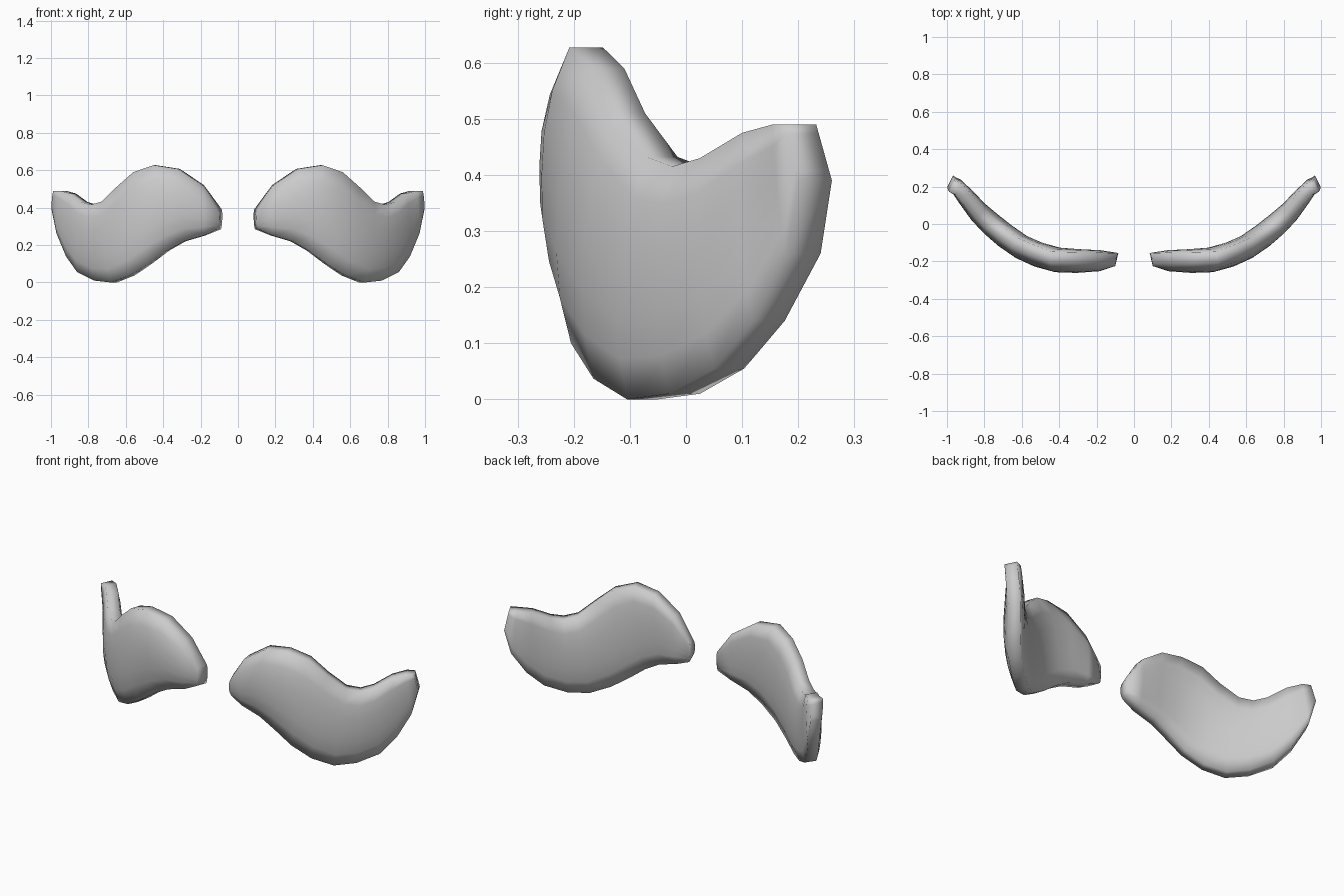
import bpy, bmesh

# Columns along the plate: bottom x, y, z, then top x, y, z of the front rim
COLS = [
    (.112, -.215, .285, .108, -.215, .39),
    (.18, -.22, .252, .19, -.215, .52),
    (.29, -.22, .22, .32, -.213, .607),
    (.38, -.217, .17, .45, -.208, .627),
    (.48, -.205, .10, .56, -.165, .59),
    (.58, -.165, .037, .65, -.125, .51),
    (.68, -.105, 0, .73, -.07, .432),
    (.77, -.03, .01, .79, -.025, .415),
    (.86, .05, .055, .84, .025, .43),
    (.92, .12, .14, .90, .10, .475),
    (.97, .18, .26, .95, .155, .49),
    (.997, .20, .39, .988, .172, .49),
]
# Front bulge, back bulge and thickness per column, in x and y
FRONT = [(-.01, -.01), (0, -.035), (.003, -.045), (.007, -.045), (.013, -.042), (.018, -.036),
         (.02, -.03), (.02, -.025), (.018, -.018), (.014, -.013), (.008, -.006), (.003, 0)]
BACK = [(-.004, .002), (0, .015), (-.003, .02), (-.007, .026), (-.013, .028), (-.017, .028),
        (-.018, .025), (-.018, .022), (-.016, .018), (-.012, .013), (-.006, .006), (0, 0)]
THICK = [(-.022, .058), (-.008, .062), (-.01, .062), (-.012, .06), (-.02, .055), (-.027, .052),
         (-.033, .055), (-.036, .055), (-.036, .054), (-.034, .056), (-.031, .06), (-.029, .06)]
ROWS = 6

bm = bmesh.new()


def sheet(depth, bulge):
    """Bulged sheet of vertices, depth 0 = front, 1 = back."""
    grid = []
    for c, b, t in zip(COLS, bulge, THICK):
        col = []
        for j in range(ROWS + 1):
            s = j / ROWS
            k = 1 - abs(2 * s - 1) ** 2.5
            x, y, z = (c[i] + (c[i + 3] - c[i]) * s for i in range(3))
            col.append(bm.verts.new((x + b[0] * k + t[0] * depth,
                                     y + b[1] * k + t[1] * depth, z)))
        grid.append(col)
    for p, q in zip(grid, grid[1:]):
        for j in range(ROWS):
            bm.faces.new((p[j], q[j], q[j + 1], p[j + 1]))
    # Vertices round the border, in order
    return ([c[0] for c in grid] + grid[-1][1:]
            + [c[-1] for c in grid[-2::-1]] + grid[0][-2:0:-1])


# Pillow-like front and back sheets joined by a rim
front, back = sheet(0, FRONT), sheet(1, BACK)
for i in range(len(front)):
    j = (i + 1) % len(front)
    bm.faces.new((front[i], back[i], back[j], front[j]))
bmesh.ops.recalc_face_normals(bm, faces=bm.faces)
for f in bm.faces:
    f.smooth = True

mesh = bpy.data.meshes.new("curved_plates")
bm.to_mesh(mesh)
bm.free()
plates = bpy.data.objects.new("curved_plates", mesh)
bpy.context.collection.objects.link(plates)

# Mirrored to the other side
mirror = plates.modifiers.new("mirror", 'MIRROR')
mirror.use_axis[0] = True
mirror.use_mirror_merge = False
